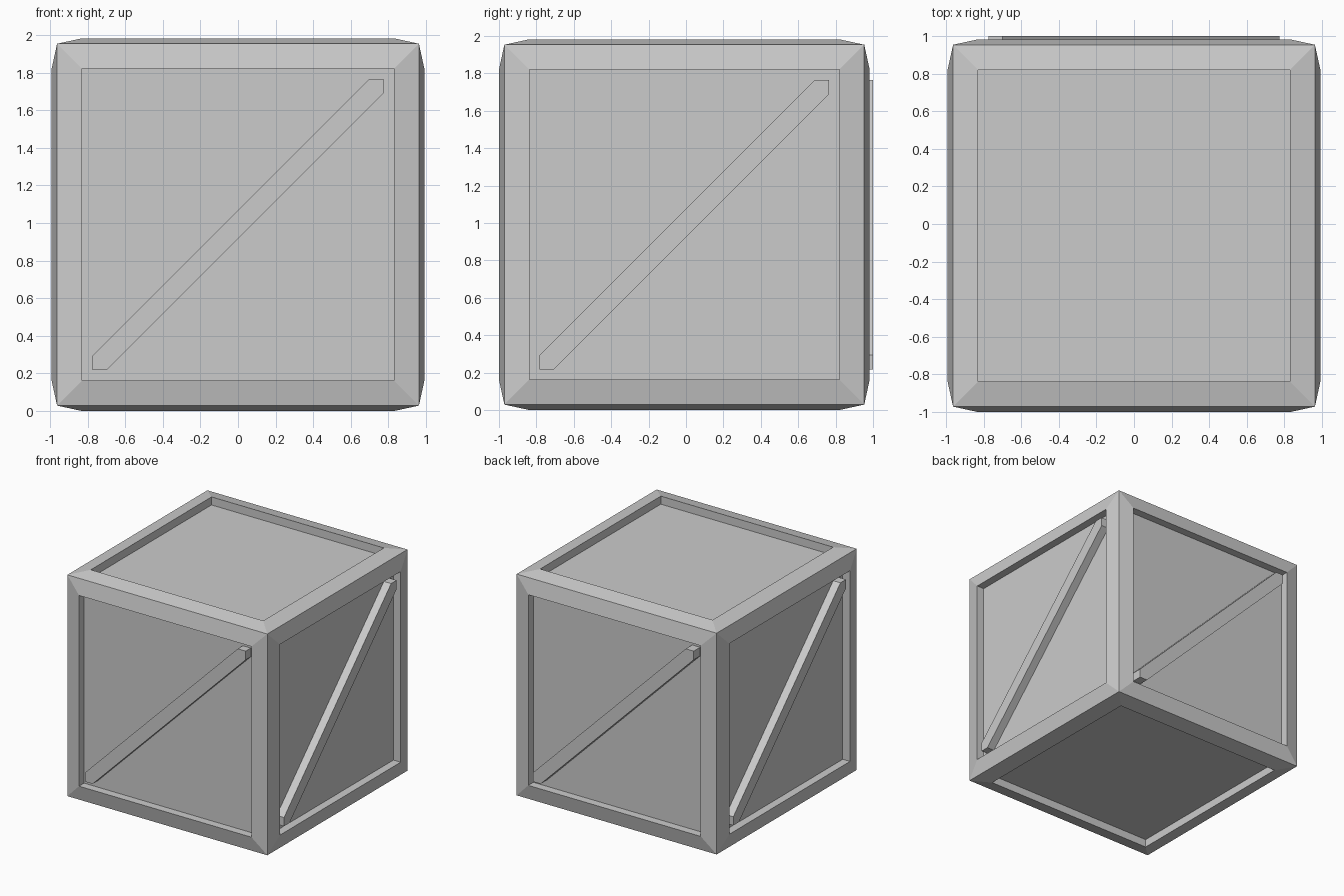
import bpy, bmesh
from math import pi
from mathutils import Matrix, Vector

if "Cube" in bpy.data.objects:
    bpy.data.objects.remove(bpy.data.objects["Cube"])

CORNER = 0.962   # half size at the cube corners
RIM = 0.991      # half size at the raised inner edge of the frame
OPEN = 0.774     # half width of the panel opening
PANEL = 0.921    # half size at the recessed panels
SHIFT_Y = -0.009


def finish(bm, name, location):
    mesh = bpy.data.meshes.new(name)
    bmesh.ops.recalc_face_normals(bm, faces=bm.faces[:])
    bm.to_mesh(mesh)
    bm.free()
    obj = bpy.data.objects.new(name, mesh)
    obj.location = location
    bpy.context.collection.objects.link(obj)
    return obj


# Crate body: each cube side is inset and raised, then sunk into a panel
bm = bmesh.new()
bmesh.ops.create_cube(bm, size=2 * CORNER)
bm.normal_update()
sides = [(f, f.normal.copy()) for f in bm.faces]
for thickness, level in ((CORNER - OPEN, RIM - CORNER), (0.0, PANEL - RIM)):
    bmesh.ops.inset_individual(bm, faces=[f for f, n in sides], thickness=thickness)
    for face, normal in sides:
        for v in face.verts:
            v.co += normal * level
finish(bm, "crate_body", (0, SHIFT_Y, RIM))


# Diagonal braces: one pointed-end bar per upright side
def brace(name, angle, outer, location):
    a, b = OPEN, OPEN - 0.076
    outline = [(-a, -a), (-b, -a), (a, b), (a, a), (b, a), (-a, -b)]
    bm = bmesh.new()
    face = bm.faces.new([bm.verts.new((x, -outer, z)) for x, z in outline])
    ext = bmesh.ops.extrude_face_region(bm, geom=[face], use_keep_orig=True)
    moved = [g for g in ext["geom"] if isinstance(g, bmesh.types.BMVert)]
    bmesh.ops.translate(bm, verts=moved, vec=Vector((0, outer - PANEL + 0.012, 0)))
    bmesh.ops.rotate(bm, verts=bm.verts[:], matrix=Matrix.Rotation(angle, 3, 'Z'))
    finish(bm, name, location)


for i, (side, outer) in enumerate((("front", RIM), ("right", RIM),
                                   ("back", 1 - SHIFT_Y), ("left", RIM))):
    brace(side + "_brace", i * pi / 2, outer, (0, SHIFT_Y, RIM))
